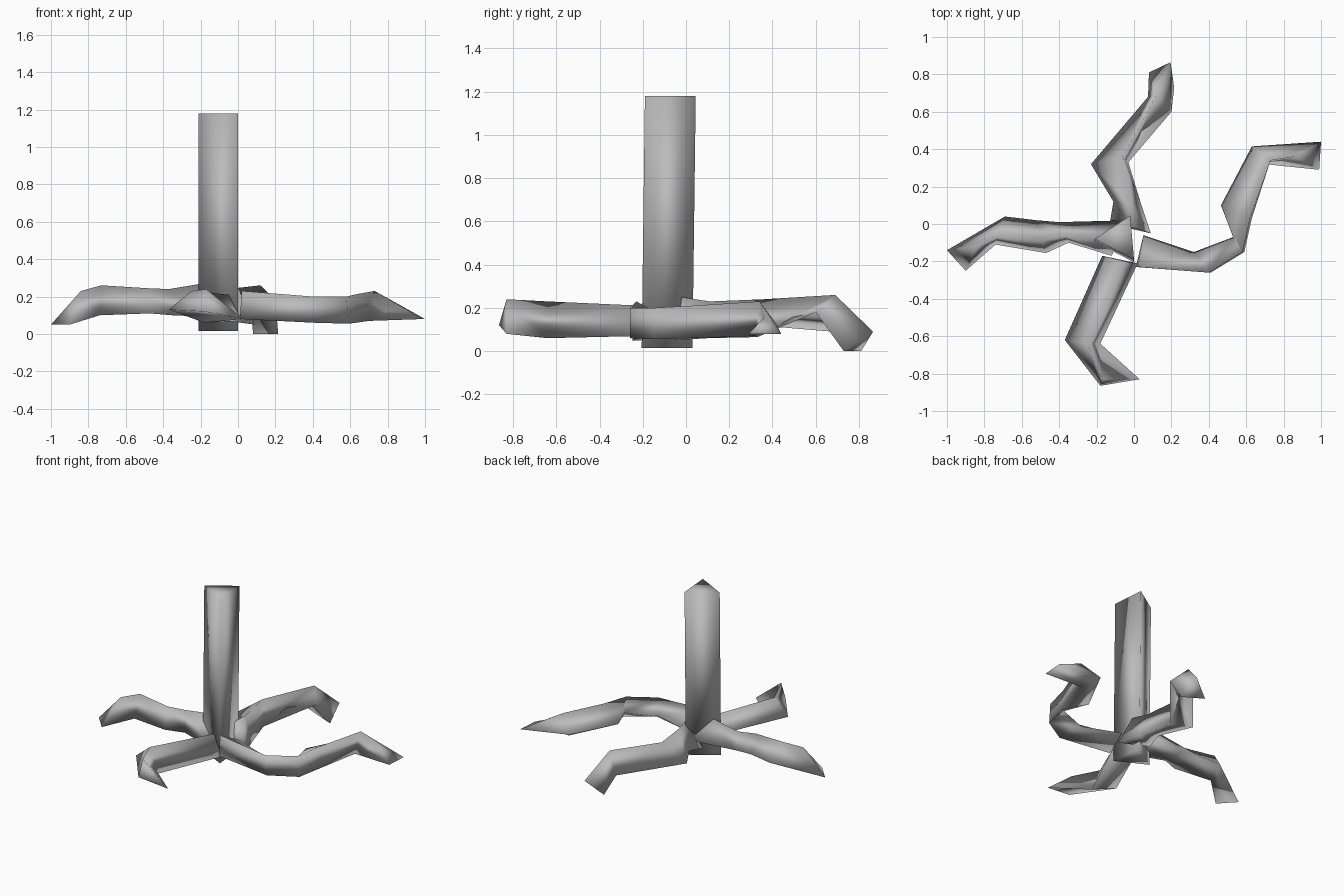
import bpy
import bmesh
from mathutils import Vector

if "Cube" in bpy.data.objects:
    bpy.data.objects.remove(bpy.data.objects["Cube"], do_unlink=True)

# Single plain grey finish
grey = bpy.data.materials.new("plain grey")
grey.use_nodes = True
colour = (0.5, 0.5, 0.5, 1)
grey.diffuse_color = colour
grey.node_tree.nodes["Principled BSDF"].inputs["Base Color"].default_value = colour


def build_tube(name, rings):
    """Bridge consecutive three-point rings into a closed, smooth tube."""
    bm = bmesh.new()
    loops = [[bm.verts.new(point) for point in ring] for ring in rings]
    for lower, upper in zip(loops, loops[1:]):
        for i in range(len(lower)):
            j = (i + 1) % len(lower)
            bm.faces.new((lower[i], lower[j], upper[j], upper[i]))
    bm.faces.new(loops[0])
    bm.faces.new(loops[-1])
    bmesh.ops.recalc_face_normals(bm, faces=bm.faces)
    for face in bm.faces:
        face.smooth = True
    mesh = bpy.data.meshes.new(name)
    bm.to_mesh(mesh)
    bm.free()
    mesh.materials.append(grey)
    obj = bpy.data.objects.new(name, mesh)
    bpy.context.collection.objects.link(obj)


# Three-sided trunk with a very slight lean
trunk_top = [Vector((-.21, -.08, 1.18)), Vector((-.02, .045, 1.18)), Vector((0, -.19, 1.18))]
foot_shift = Vector((0, -.015, -1.165))
build_tube("trunk", [[p + foot_shift for p in trunk_top], trunk_top])

# Crooked three-sided roots, each ring running far edge, near edge, ridge
build_tube("right_root", [
    ((-.03, .02, .12), (-.12, -.17, .09), (-.13, -.07, .28)),
    ((-.4, .01, .14), (-.35, -.1, .1), (-.37, -.06, .24)),
    ((-.52, .02, .15), (-.47, -.155, .11), (-.49, -.09, .245)),
    ((-.69, .04, .14), (-.74, -.11, .1), (-.73, -.06, .26)),
    ((-1, -.14, .05), (-.9, -.25, .05), (-.84, -.12, .23)),
])

# Each ring runs outer edge, inner low edge, ridge
build_tube("front_root", [
    ((-.17, -.17, .13), (.02, -.21, .07), (-.05, -.2, .21)),
    ((-.37, -.62, .13), (-.18, -.64, .06), (-.25, -.64, .23)),
    ((-.18, -.865, .12), (.03, -.83, .08), (-.17, -.83, .24)),
])

# Each ring runs inner edge, outer low edge, outer high edge
build_tube("left_root", [
    ((.05, -.06, .14), (.01, -.23, .08), (.02, -.23, .23)),
    ((.32, -.15, .13), (.41, -.26, .06), (.4, -.26, .2)),
    ((.53, -.07, .13), (.59, -.15, .055), (.58, -.15, .2)),
    ((.465, .1, .13), (.63, .03, .06), (.62, .03, .21)),
    ((.63, .415, .13), (.7, .32, .07), (.73, .34, .23)),
    ((1, .44, .08), (.99, .29, .08), (.86, .36, .155)),
])

# Each ring runs left edge, right edge, ridge
build_tube("back_root", [
    ((-.13, 0, .08), (.09, -.05, .05), (0, -.02, .25)),
    ((-.11, .12, .1), (.04, .1, .06), (-.02, .11, .23)),
    ((-.23, .32, .12), (-.03, .33, .065), (-.06, .36, .24)),
    ((.075, .68, .09), (.2, .6, .18), (.12, .69, .26)),
    ((.08, .81, 0), (.215, .73, 0), (.195, .865, .09)),
])
